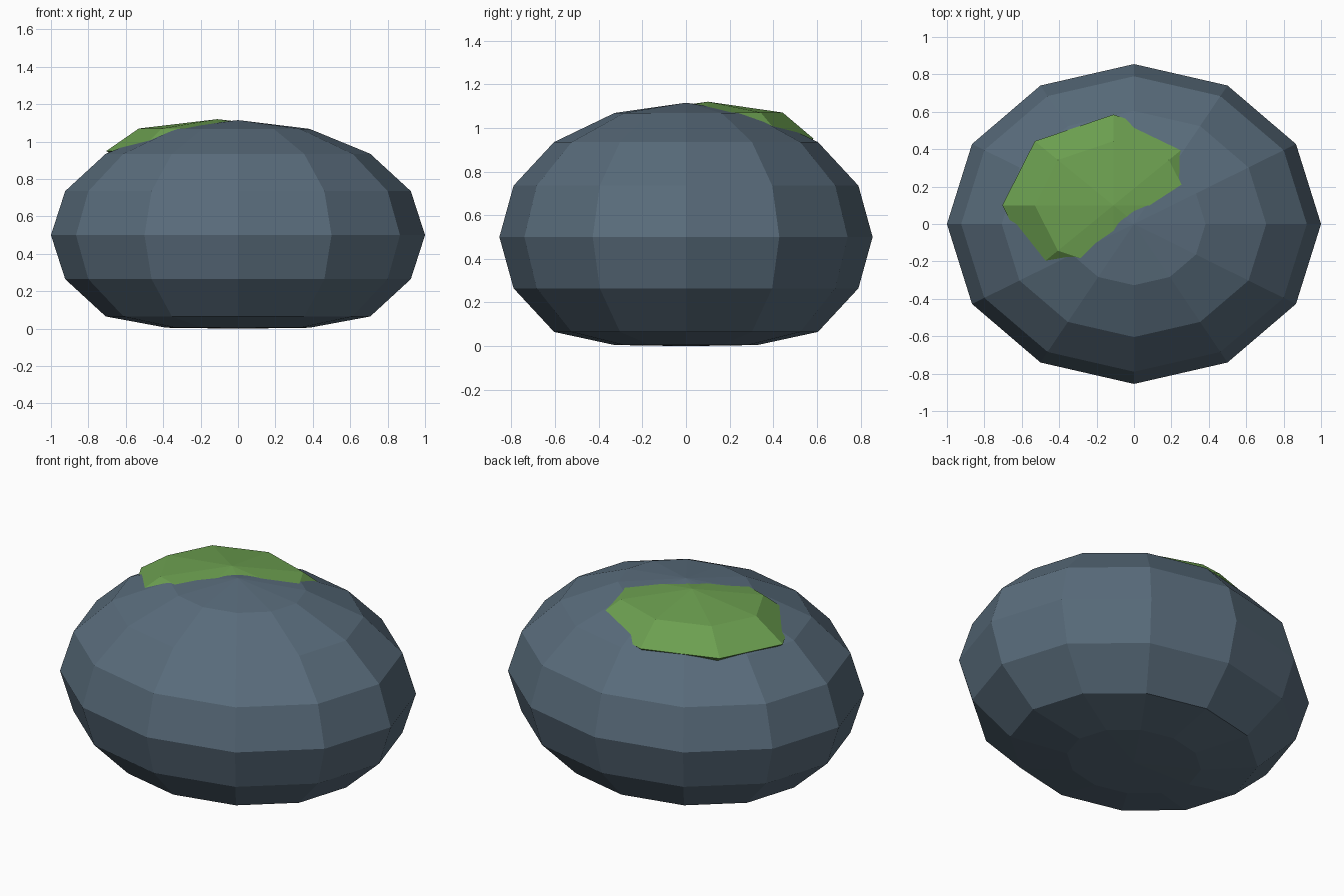
import bpy

if "Cube" in bpy.data.objects:
    bpy.data.objects.remove(bpy.data.objects["Cube"])


def material(name, rgb):
    m = bpy.data.materials.new(name)
    m.diffuse_color = (*rgb, 1)
    m.use_nodes = True
    m.node_tree.nodes["Principled BSDF"].inputs["Base Color"].default_value = m.diffuse_color
    return m


def ellipsoid(name, segments, rings, centre, radii, mat):
    """Flat-shaded low-poly sphere, with its shape baked into the mesh."""
    bpy.ops.mesh.primitive_uv_sphere_add(segments=segments, ring_count=rings, radius=1)
    ob = bpy.context.object
    ob.name = name
    for v in ob.data.vertices:
        v.co = [c + r * p for c, r, p in zip(centre, radii, v.co)]
    ob.data.materials.append(mat)
    return ob


stone = material("slate grey", (0.10, 0.15, 0.20))
green = material("moss green", (0.15, 0.35, 0.08))

# Boulder, with its underside flattened onto the ground
boulder = ellipsoid("boulder", 12, 8, (0, 0, 0.5), (1, 0.855, 0.615), stone)
for v in boulder.data.vertices:
    if v.co.z < 0.03:
        v.co.z = 0.005 if abs(v.co.x) + abs(v.co.y) > 0.01 else 0.0

# Moss cushion sunk into the top of the boulder
ellipsoid("moss_patch", 8, 4, (-0.11, 0.10, 0.95), (0.594, 0.485, 0.17), green)
